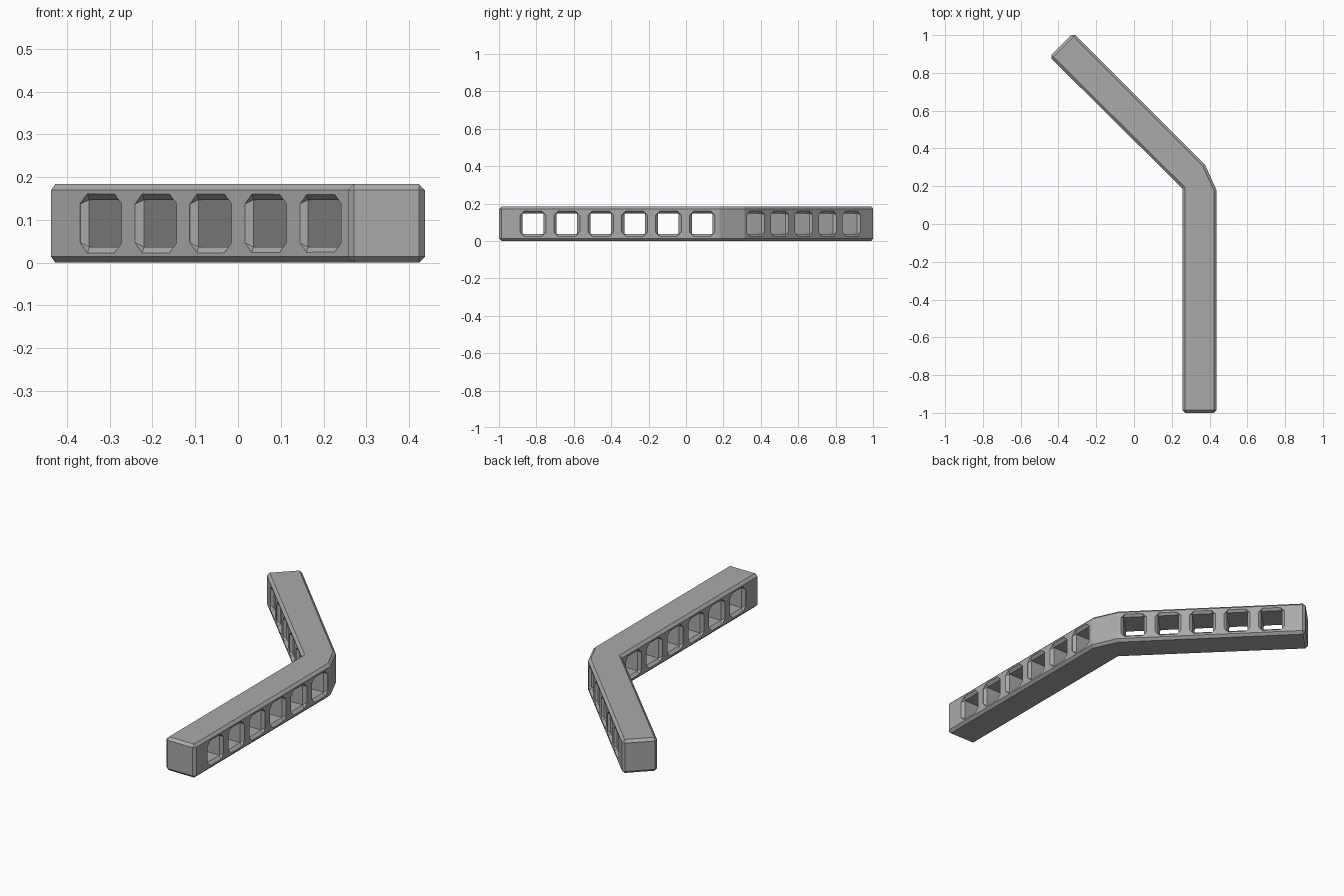
import bpy, bmesh
from math import radians
from mathutils import Matrix

if "Cube" in bpy.data.objects:
    bpy.data.objects.remove(bpy.data.objects["Cube"])

HEIGHT, DEPTH = 0.184, 0.178

grey = bpy.data.materials.new("mid_grey")
grey.use_nodes = True
grey.diffuse_color = (0.4, 0.4, 0.4, 1)
grey.node_tree.nodes["Principled BSDF"].inputs["Base Color"].default_value = (0.4, 0.4, 0.4, 1)


def make_object(name, bm):
    bmesh.ops.recalc_face_normals(bm, faces=bm.faces)
    mesh = bpy.data.meshes.new(name)
    bm.to_mesh(mesh)
    bm.free()
    mesh.materials.append(grey)
    obj = bpy.data.objects.new(name, mesh)
    bpy.context.scene.collection.objects.link(obj)
    return obj


def add_window(bm, x, y, angle):
    """Square tunnel along local x, flaring to a clipped-corner mouth at both faces."""
    inner, outer, clip, flare = 0.055, 0.069, 0.045, 0.015
    place = Matrix.Translation((x, y, HEIGHT / 2)) @ Matrix.Rotation(angle, 4, "Z")
    signs = [(-1, -1), (1, -1), (1, 1), (-1, 1)]
    octagon = []
    for a, b in signs:
        corner = [(a * outer, b * clip), (a * clip, b * outer)]
        octagon += corner if a * b > 0 else corner[::-1]
    square = [(a * inner, b * inner) for a, b in signs]

    def ring(depth, points):
        return [bm.verts.new(place @ Matrix.Translation((depth, *p)).translation)
                for p in points]

    # Each end: cap beyond the face, mouth on the face, throat inside it
    throats = []
    for s in (-1, 1):
        cap = ring(s * (DEPTH / 2 + 0.02), octagon)
        mouth = ring(s * DEPTH / 2, octagon)
        throat = ring(s * (DEPTH / 2 - flare), square)
        throats.append(throat)
        bm.faces.new(cap)
        for i in range(8):
            j = (i + 1) % 8
            bm.faces.new((cap[i], cap[j], mouth[j], mouth[i]))
        for i in range(4):
            n = (i + 1) % 4
            bm.faces.new((mouth[2 * i], mouth[2 * i + 1], throat[i]))
            bm.faces.new((mouth[2 * i + 1], mouth[2 * n], throat[n], throat[i]))
    near, far = throats
    for i in range(4):
        n = (i + 1) % 4
        bm.faces.new((near[i], near[n], far[n], far[i]))


# Bent bar, raised from its plan outline with every long and end edge chamfered
outline = [(0.257, -1), (0.437, -1), (0.437, 0.18), (0.376, 0.314),
           (-0.321, 1.011), (-0.447, 0.885), (0.257, 0.187)]
bm = bmesh.new()
low = [bm.verts.new((x, y, 0)) for x, y in outline]
high = [bm.verts.new((x, y, HEIGHT)) for x, y in outline]
bm.faces.new(low[::-1])
bm.faces.new(high)
for i in range(len(outline)):
    j = (i + 1) % len(outline)
    bm.faces.new((low[i], low[j], high[j], high[i]))
bm.normal_update()
sharp = [e for e in bm.edges if e.calc_face_angle() > radians(60)]
bmesh.ops.bevel(bm, geom=sharp, offset=0.014, segments=1, affect="EDGES")
bar = make_object("bent_bar", bm)

# Windows through both arms
bm = bmesh.new()
for i in range(6):
    add_window(bm, 0.347, -0.818 + 0.181 * i, 0)
for i in range(5):
    add_window(bm, 0.255 - 0.128 * i, 0.312 + 0.128 * i, radians(45))
cutter = make_object("window_cutter", bm)
cutter.hide_render = True

cut = bar.modifiers.new("windows", "BOOLEAN")
cut.operation = "DIFFERENCE"
cut.solver = "EXACT"
cut.object = cutter

# Bake the cut and drop the cutter
bpy.context.view_layer.update()
graph = bpy.context.evaluated_depsgraph_get()
bar.data = bpy.data.meshes.new_from_object(bar.evaluated_get(graph))
bar.modifiers.clear()
bpy.data.objects.remove(cutter)
